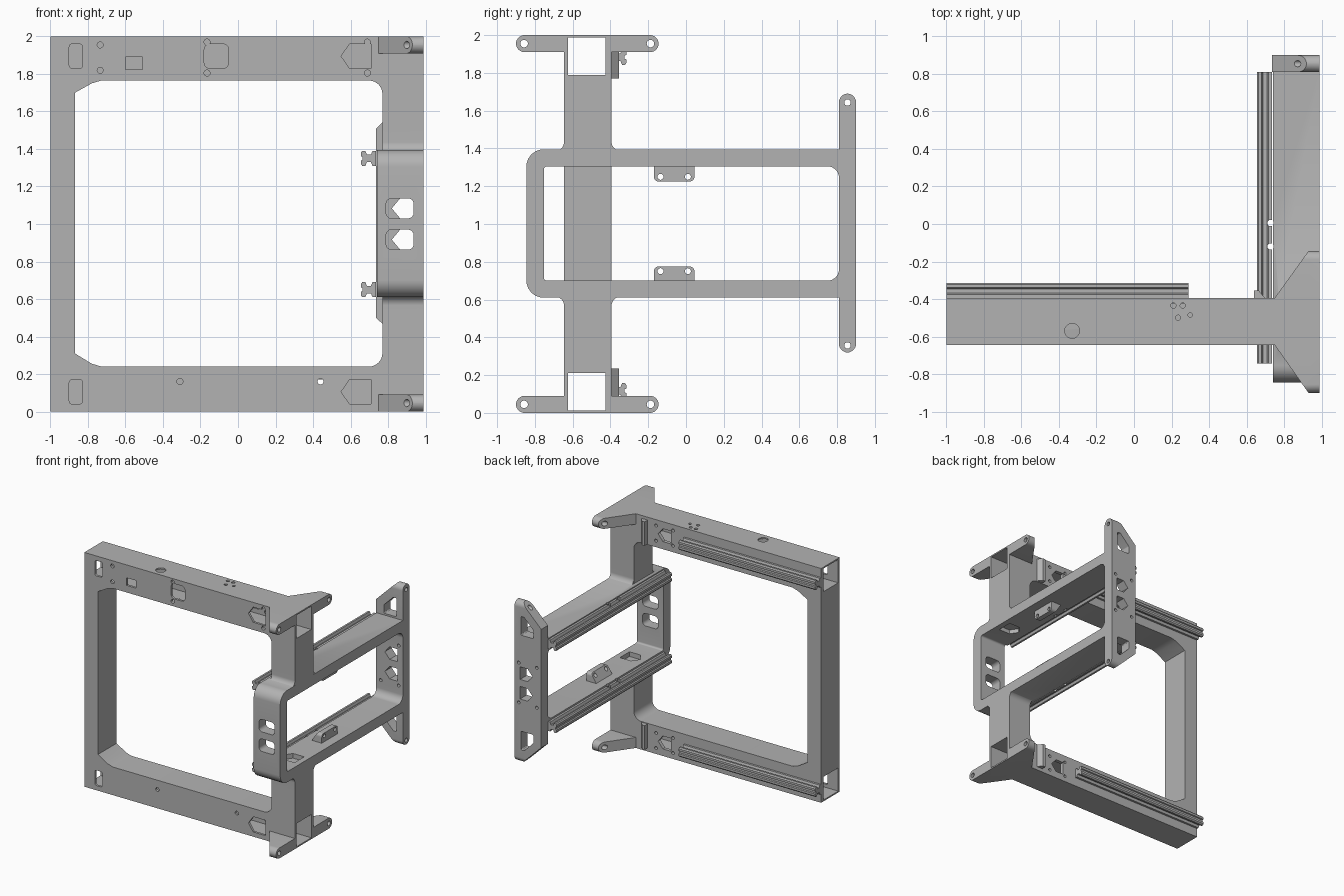
import bpy, bmesh, math
from mathutils import Vector

cube = bpy.data.objects.get("Cube")
if cube:
    bpy.data.objects.remove(cube, do_unlink=True)

grey = bpy.data.materials.new("warm_grey")
grey.use_nodes = True
grey.diffuse_color = (0.45, 0.45, 0.45, 1)
grey.node_tree.nodes["Principled BSDF"].inputs["Base Color"].default_value = grey.diffuse_color


def prism(name, axis, pts, lo, hi):
    """Extrude a 2D outline along x, y or z."""
    k = "xyz".index(axis)
    bm = bmesh.new()
    rings = []
    for d in (lo, hi):
        ring = []
        for p in pts:
            co = list(p)
            co.insert(k, d)
            ring.append(bm.verts.new(co))
        rings.append(ring)
        bm.faces.new(ring)
    for i in range(len(pts)):
        j = (i + 1) % len(pts)
        bm.faces.new((rings[0][i], rings[0][j], rings[1][j], rings[1][i]))
    bmesh.ops.recalc_face_normals(bm, faces=bm.faces)
    mesh = bpy.data.meshes.new(name)
    bm.to_mesh(mesh)
    bm.free()
    mesh.materials.append(grey)
    ob = bpy.data.objects.new(name, mesh)
    bpy.context.collection.objects.link(ob)
    return ob


def rect(a0, b0, a1, b1):
    return [(a0, b0), (a1, b0), (a1, b1), (a0, b1)]


def circle(a, b, r, n=20):
    return [(a + r * math.cos(2 * math.pi * i / n), b + r * math.sin(2 * math.pi * i / n)) for i in range(n)]


def rounded(pts, radius, steps=6):
    """Round outline corners; radius is one value or one per corner."""
    out = []
    for i, p in enumerate(pts):
        r = radius[i] if isinstance(radius, (list, tuple)) else radius
        p = Vector(p)
        if r == 0:
            out.append(tuple(p))
            continue
        a = (Vector(pts[i - 1]) - p).normalized()
        b = (Vector(pts[(i + 1) % len(pts)]) - p).normalized()
        half = a.angle(b) / 2
        centre = p + (a + b).normalized() * (r / math.sin(half))
        s = p + a * (r / math.tan(half)) - centre
        e = p + b * (r / math.tan(half)) - centre
        for k in range(steps + 1):
            t = k / steps
            out.append(tuple(centre + (s * (1 - t) + e * t).normalized() * r))
    return out


def pentagon(a0, b0, a1, b1, tip=0.045):
    """Pointed opening with its tip at a0."""
    m = a0 + tip if a1 > a0 else a0 - tip
    return [(a0, (b0 + b1) / 2), (m, b0), (a1, b0), (a1, b1), (m, b1)]


def flip(pts):
    return [(a, 2 - b) for a, b in pts]


def boolean(ob, other, op):
    mod = ob.modifiers.new(op, 'BOOLEAN')
    mod.operation, mod.solver, mod.object = op, 'EXACT', other
    bpy.context.view_layer.objects.active = ob
    bpy.ops.object.modifier_apply(modifier=mod.name)
    bpy.data.objects.remove(other, do_unlink=True)


def cut(ob, axis, pts, lo, hi):
    boolean(ob, prism("cutter", axis, pts, lo, hi), 'DIFFERENCE')


def finish(ob):
    bpy.ops.object.select_all(action='DESELECT')
    ob.select_set(True)
    bpy.context.view_layer.objects.active = ob
    bpy.ops.object.shade_smooth_by_angle(angle=math.radians(30))


F, B, R = -0.645, -0.395, 0.99   # main frame front, back, right end

# Main frame ring with its chamfered and rounded opening
frame = prism("hinge_frame", 'y', rect(-1, 0, R, 2), F, B)
opening = [(-0.87, 0.31), (-0.78, 0.255), (-0.73, 0.24), (0.77, 0.24),
           (0.77, 1.765), (-0.73, 1.765), (-0.78, 1.75), (-0.87, 1.70)]
cut(frame, 'y', rounded(opening, [0, 0, 0, 0.07, 0.07, 0, 0, 0]), -0.8, -0.2)

# Side frame crossing the right column, with filleted junctions
side = rounded([(-0.845, 0.61), (0.85, 0.61), (0.85, 1.395), (-0.845, 1.395)], [0.09, 0, 0, 0.09])
boolean(frame, prism("side_frame", 'x', side, 0.74, R), 'UNION')
cross = [(-0.72, 0.62), (F, 0.61), (F, 0.5), (B, 0.5), (B, 0.61), (-0.3, 0.62),
         (-0.3, 1.38), (B, 1.395), (B, 1.5), (F, 1.5), (F, 1.395), (-0.72, 1.38)]
radii = [0, 0.05, 0, 0, 0.05, 0] * 2
boolean(frame, prism("junction", 'x', rounded(cross, radii), 0.771, R - 0.001), 'UNION')

# Rear mounting plate, tapered towards the inside
plate = prism("rear_plate", 'x', rounded(rect(0.81, 0.32, 0.9, 1.69), 0.0449), 0.7, 1.0)
taper = [(0.737, 0.50), (0.92, 0.32), (0.92, 0.2), (R, 0.2), (R, 1.8), (0.92, 1.8), (0.92, 1.69), (0.737, 1.51)]
boolean(plate, prism("taper", 'y', taper, 0.7, 1.0), 'INTERSECT')
boolean(frame, plate, 'UNION')

# Triangular ears with rounded tips, top and bottom
for z in (0.0, 1.91):
    ear = prism("ear", 'x', rounded(rect(-0.9, z, -0.145, z + 0.09), 0.0449), 0.7, 1.1)
    wing = [(0.75, F), (0.93, -0.9), (0.93, -1), (R, -1), (R, 0), (0.93, 0), (0.93, -0.145), (0.75, B)]
    boolean(ear, prism("wing", 'z', wing, -0.1, 2.1), 'INTERSECT')
    boolean(frame, ear, 'UNION')

# Side window and hollow beams
cut(frame, 'x', rounded(rect(-0.752, 0.70, 0.81, 1.305), [0.015, 0.06, 0.06, 0.015]), 0.6, 1.1)
for z0, z1 in ((0.012, 0.21), (1.79, 1.988)):
    cut(frame, 'x', rect(-0.625, z0, -0.425, z1), -1.1, 1.1)

# Openings in the front wall of both beams
port = rounded(rect(-0.9, 1.83, -0.83, 1.96), 0.015)
point = pentagon(0.55, 1.83, 0.71, 1.96)
front_cuts = [port, flip(port), point, flip(point),
              rounded(rect(-0.18, 1.83, -0.05, 1.96), 0.03), rect(-0.6, 1.825, -0.51, 1.89),
              circle(-0.31, 0.16, 0.016), circle(0.44, 0.16, 0.016)]
front_cuts += [circle(x, z, 0.016) for x, z in ((-0.735, 1.955), (-0.735, 1.82), (-0.165, 1.97),
                                                (-0.165, 1.805), (0.69, 1.97), (0.69, 1.805))]
for pts in front_cuts:
    cut(frame, 'y', pts, -0.75, -0.55)

# Openings in the back wall
rear_cuts = [pentagon(0.54, 1.83, 0.42, 1.94)]
rear_cuts += [circle(x, z, 0.013) for x in (0.40, 0.56) for z in (1.82, 1.95)]
for pts in rear_cuts:
    cut(frame, 'y', pts, -0.5, -0.3)
    cut(frame, 'y', flip(pts), -0.5, -0.3)

# Holes in the upper wall
for x, y, r in ((-0.33, -0.57, 0.04), (0.21, -0.435, 0.014), (0.26, -0.435, 0.014),
                (0.235, -0.5, 0.014), (0.3, -0.485, 0.012)):
    cut(frame, 'z', circle(x, y, r), 1.9, 2.1)

# Side frame openings: front plate slots, rear plate windows, bolt holes
slot = rounded(rect(0.79, 1.03, 0.937, 1.137), 0.03)
window = pentagon(0.82, 1.03, 0.937, 1.137)
corner = rounded([(0.81, 1.41), (0.93, 1.41), (0.93, 1.57), (0.90, 1.57), (0.81, 1.48)], 0.012, 3)
rear = [window, corner] + [circle(x, z, 0.013) for x in (0.78, 0.95) for z in (1.0, 1.17)]
for mirrored in (False, True):
    m = flip if mirrored else list
    cut(frame, 'y', m(slot), -0.9, -0.7)
    for pts in rear[:-4] + [rear[-1], rear[-3]]:
        cut(frame, 'y', m(pts), 0.75, 0.95)
    cut(frame, 'x', m(circle(0.855, 1.643, 0.017)), 0.6, 1.1)
    for y in (-0.857, -0.188):
        cut(frame, 'x', m(circle(y, 1.955, 0.02)), 0.6, 1.1)
    z = (0.66, 0.75) if mirrored else (1.25, 1.34)
    cut(frame, 'z', pentagon(0.79, -0.58, 0.94, -0.45), *z)
for y in (0.005, -0.12):
    cut(frame, 'z', circle(0.728, y, 0.017), 0.5, 1.5)
finish(frame)

# Grooved guide rails
half = [(0.04, 0), (0.04, 0.018), (0.02, 0.026), (0.02, 0.048), (0.04, 0.056), (0.04, 0.072), (0.03, 0.08),
        (0.012, 0.08), (0.008, 0.07)]
section = half + [(-u, v) for u, v in reversed(half)]
for label, s in (("lower", -1), ("upper", 1)):
    zf, zs = 1 + s * 0.883, 1 + s * 0.35
    finish(prism(label + "_frame_rail", 'x', [(B + v, zf + u) for u, v in section], -1, 0.29))
    rail = prism(label + "_side_rail", 'y', [(0.735 - v, zs + u) for u, v in section], -0.745, 0.81)
    for y in (0.005, -0.12):
        cut(rail, 'z', circle(0.728, y, 0.017), 0.5, 1.5)
    finish(rail)

    # Stop clip beside the frame rail
    zc = 1.77 if s > 0 else 0.03
    clip = [(0.64, B - 0.002), (0.70, B - 0.002), (0.665, -0.355), (0.64, -0.355)]
    prism(label + "_stop_clip", 'z', clip, zc, zc + 0.205)

    # Wedge lug with two bolt holes in the side window
    zb, zt = 1 + s * 0.31, 1 + s * 0.225
    lug = prism(label + "_lug", 'x', rounded([(-0.17, zb), (0.045, zb), (0.045, zt), (-0.17, zt)],
                                             [0, 0, 0.025, 0.025]), 0.8, 0.92)
    ramp = [(0.81, zb), (0.91, zb), (0.91, zt), (0.865, zt)]
    boolean(lug, prism("ramp", 'y', ramp, -0.3, 0.2), 'INTERSECT')
    for y in (-0.135, 0.01):
        cut(lug, 'x', circle(y, 1 + s * 0.25, 0.016), 0.7, 1.0)
    finish(lug)
